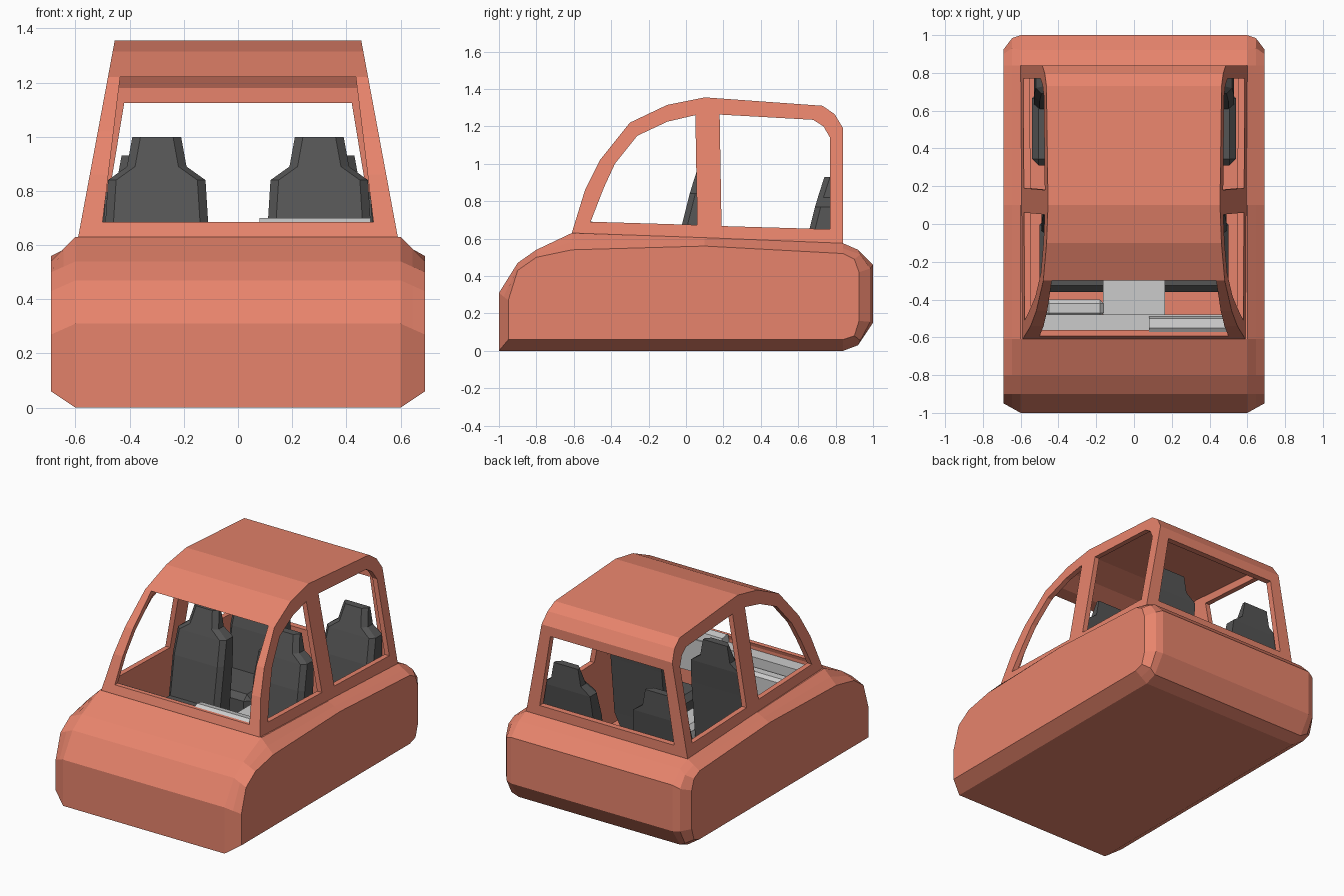
import bpy, bmesh

if "Cube" in bpy.data.objects:
    bpy.data.objects.remove(bpy.data.objects["Cube"])

def material(name, rgb):
    m = bpy.data.materials.new(name)
    m.diffuse_color = (*rgb, 1)
    m.use_nodes = True
    m.node_tree.nodes["Principled BSDF"].inputs["Base Color"].default_value = m.diffuse_color
    return m

CORAL = material("coral paint", (0.8, 0.23, 0.15))
DARK = material("dark upholstery", (0.09, 0.09, 0.09))

def loft(name, rings, mat=None):
    """Skin a list of equal-length rings and cap both ends."""
    bm = bmesh.new()
    vs = [[bm.verts.new(p) for p in r] for r in rings]
    n = len(rings[0])
    for a, b in zip(vs, vs[1:]):
        for i in range(n):
            j = (i + 1) % n
            bm.faces.new((a[i], a[j], b[j], b[i]))
    bm.faces.new(vs[0])
    bm.faces.new(vs[-1])
    bmesh.ops.recalc_face_normals(bm, faces=bm.faces)
    me = bpy.data.meshes.new(name)
    bm.to_mesh(me)
    bm.free()
    ob = bpy.data.objects.new(name, me)
    bpy.context.collection.objects.link(ob)
    if mat:
        me.materials.append(mat)
    return ob

def box(name, x0, x1, y0, y1, z0, z1, mat=None, bevel=0.0):
    ob = loft(name, [[(x0, y0, z), (x1, y0, z), (x1, y1, z), (x0, y1, z)] for z in (z0, z1)], mat)
    if bevel:
        bm = bmesh.new()
        bm.from_mesh(ob.data)
        bmesh.ops.bevel(bm, geom=bm.edges[:], offset=bevel, segments=1, affect='EDGES')
        bm.to_mesh(ob.data)
        bm.free()
    return ob

def side_ring(profile, x):
    """Side-view profile placed at x (number or function of z)."""
    return [(x(z) if callable(x) else x, y, z) for y, z in profile]

def boolean(ob, cutter, op):
    mod = ob.modifiers.new("bool", 'BOOLEAN')
    mod.operation, mod.object, mod.solver = op, cutter, 'EXACT'
    bpy.context.view_layer.objects.active = ob
    bpy.ops.object.modifier_apply(modifier=mod.name)
    bpy.data.objects.remove(cutter)

# Lower body: wide core profile, rounded off towards each side
core = [(-1, 0), (-1, .31), (-.9, .47), (-.8, .54), (-.61, .63), (.1, .605), (.84, .575),
        (.92, .54), (1, .46), (1, .15), (.92, .03), (.84, 0)]
outer = [(-.95, .06), (-.95, .27), (-.9, .43), (-.8, .5), (-.61, .54), (.1, .56), (.84, .52),
         (.9, .49), (.925, .42), (.925, .16), (.9, .08), (.84, .06)]
mid = [((a[0] + b[0]) / 2 + (.022 if a[0] > .9 else 0), (a[1] + b[1]) / 2)
       for a, b in zip(core, outer)]
body = loft("body", [side_ring(p, x) for p, x in (
    (outer, -.69), (mid, -.645), (core, -.6), (core, .6), (mid, .645), (outer, .69))], CORAL)

# Cabin: arched profile whose sides lean inwards
def half_width(z):
    return .59 - (z - .63) * .186

def tapered(name, profile, inset=0.0, mat=None):
    return loft(name, [side_ring(profile, lambda z, s=s: s * (half_width(z) - inset))
                       for s in (-1, 1)], mat)

arch = [(-.59, .5), (-.61, .632), (-.54, .86), (-.46, 1.02), (-.3, 1.22), (-.1, 1.315),
        (.1, 1.355), (.73, 1.31), (.795, 1.265), (.84, 1.19), (.84, .5)]
boolean(body, tapered("cabin", arch, 0, CORAL), 'UNION')

# Hollow interior
inside = [(-.57, .1), (-.57, .66), (-.505, .86), (-.43, 1.0), (-.28, 1.18), (-.09, 1.275),
          (.1, 1.315), (.715, 1.275), (.77, 1.24), (.80, 1.18), (.80, .1)]
boolean(body, tapered("interior cutter", inside, .035, CORAL), 'DIFFERENCE')

# Side windows, cut through both sides
front_window = [(-.51, .69), (-.44, .87), (-.38, 1.0), (-.26, 1.15), (-.1, 1.225),
                (.05, 1.26), (.06, .673)]
rear_window = [(.18, 1.263), (.68, 1.235), (.735, 1.2), (.77, 1.14), (.77, .65), (.19, .667)]
for w in (front_window, rear_window):
    boolean(body, loft("window cutter", [side_ring(w, -.8), side_ring(w, .8)], CORAL), 'DIFFERENCE')

# Windscreen and rear window
for y0, y1, z0, z1, wb, wt in ((-.8, 0, .685, 1.22, .5, .435), (.6, 1, .64, 1.125, .5, .42)):
    cutter = loft("screen cutter", [[(-wb, y, z0), (wb, y, z0), (wt, y, z1), (-wt, y, z1)]
                                    for y in (y0, y1)], CORAL)
    boolean(body, cutter, 'DIFFERENCE')

# Seats: backrest narrowing into a headrest, with a bevelled cushion
BACK = [(.2, .15, -.08, .05), (.3, .19, -.08, .06), (.68, .19, -.02, .1),
        (.84, .18, .02, .12), (.89, .11, .035, .12), (1.0, .09, .07, .12)]

def seat(label, cx, dy, dz):
    rings = []
    for z, w, yf, yb in BACK:
        c = .03
        ring = [(-w, yb), (-w, yf + c), (-w + c, yf), (w - c, yf), (w, yf + c), (w, yb)]
        rings.append([(cx + x, y + dy, z + dz) for x, y in ring])
    loft(label + "_seat_back", rings, DARK)
    box(label + "_seat_cushion", cx - .2, cx + .2, dy - .36, dy + .03,
        .2 + dz, .42 + dz, DARK, .035)

for side, s in (("left", -1), ("right", 1)):
    seat("front_" + side, s * .30, 0, 0)
    seat("rear_" + side, s * .34, .67, -.07)

# Dashboard, glove shelf, raised binnacle and centre console
box("dashboard", -.54, .54, -.572, -.48, .42, .64)
box("glove_shelf", -.47, -.16, -.49, -.40, .42, .58, None, .02)
dash_hood = [(-.572, .62), (-.572, .685), (-.55, .70), (-.5, .69), (-.485, .62)]
loft("dash_hood", [side_ring(dash_hood, .08), side_ring(dash_hood, .49)])
box("centre_console", -.165, .165, -.5, -.3, .09, .5)
box("centre_tunnel", -.09, .09, -.31, .6, .09, .36, None, .03)
